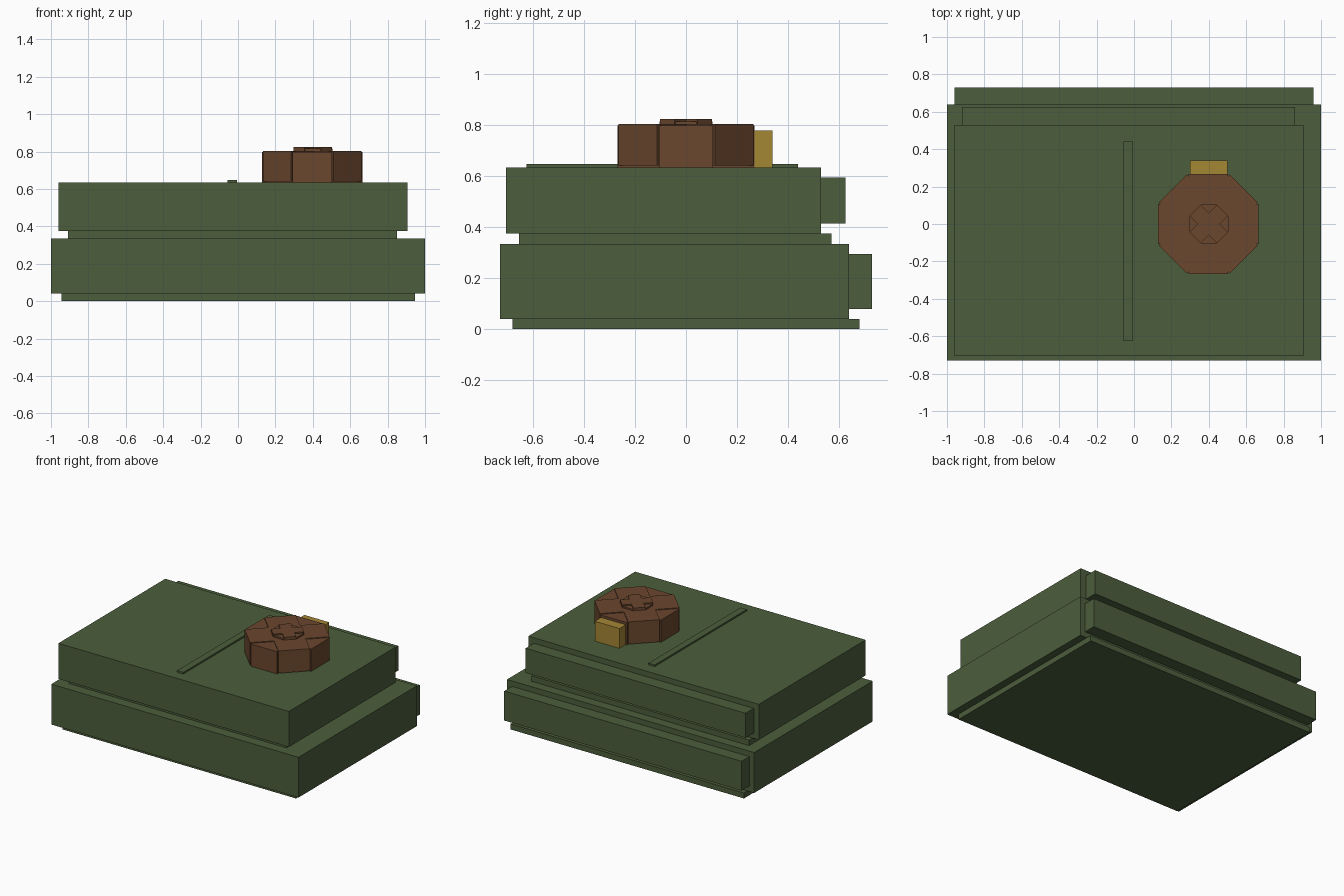
import bpy, bmesh, math
from mathutils import Matrix, Vector

if "Cube" in bpy.data.objects:
    bpy.data.objects.remove(bpy.data.objects["Cube"])


def material(name, rgb):
    m = bpy.data.materials.new(name)
    lin = [((c / 255 + 0.055) / 1.055) ** 2.4 for c in rgb]
    m.diffuse_color = (*lin, 1)
    m.use_nodes = True
    m.node_tree.nodes["Principled BSDF"].inputs["Base Color"].default_value = m.diffuse_color
    return m


GREEN = material("olive green", (76, 94, 60))
BROWN = material("brown", (107, 71, 46))
GOLD = material("brass yellow", (164, 134, 52))


def add_box(bm, lo, hi, turn=Matrix()):
    lo, hi = Vector(lo), Vector(hi)
    mat = turn @ Matrix.Translation((lo + hi) / 2) @ Matrix.Diagonal((*(hi - lo), 1))
    bmesh.ops.create_cube(bm, size=1, matrix=mat)


def finish(name, bm, mat):
    me = bpy.data.meshes.new(name)
    bm.to_mesh(me)
    bm.free()
    me.materials.append(mat)
    bpy.context.collection.objects.link(bpy.data.objects.new(name, me))


def box(name, lo, hi, mat):
    bm = bmesh.new()
    add_box(bm, lo, hi)
    finish(name, bm, mat)


def octagon(name, centre, radius, width, z0, z1, step, mat):
    # four crossing bars; the diagonal pair sits slightly higher
    bm = bmesh.new()
    for i in range(4):
        turn = Matrix.Translation((*centre, 0)) @ Matrix.Rotation(i * math.pi / 4, 4, 'Z')
        dz = step * (i % 2)
        add_box(bm, (-radius, -width / 2, z0 + dz), (radius, width / 2, z1 + dz), turn)
    finish(name, bm, mat)


# lower crate
box("lower_base", (-0.945, -0.68, 0), (0.945, 0.68, 0.04), GREEN)
box("lower_body", (-1, -0.73, 0.04), (1, 0.64, 0.335), GREEN)
box("lower_back_panel", (-0.96, 0.64, 0.08), (0.96, 0.73, 0.295), GREEN)

# upper crate
box("upper_base", (-0.91, -0.655, 0.335), (0.85, 0.57, 0.375), GREEN)
box("upper_body", (-0.96, -0.705, 0.375), (0.905, 0.53, 0.635), GREEN)
box("upper_back_panel", (-0.92, 0.53, 0.415), (0.86, 0.625, 0.595), GREEN)
box("top_strip", (-0.055, -0.625, 0.635), (-0.005, 0.44, 0.647), GREEN)

# round canister lying on top
octagon("canister", (0.397, 0), 0.268, 0.212, 0.635, 0.798, 0.006, BROWN)
octagon("canister_cap", (0.4, 0), 0.104, 0.082, 0.79, 0.815, 0.009, BROWN)
box("canister_nozzle", (0.3, 0.26, 0.635), (0.5, 0.34, 0.78), GOLD)
